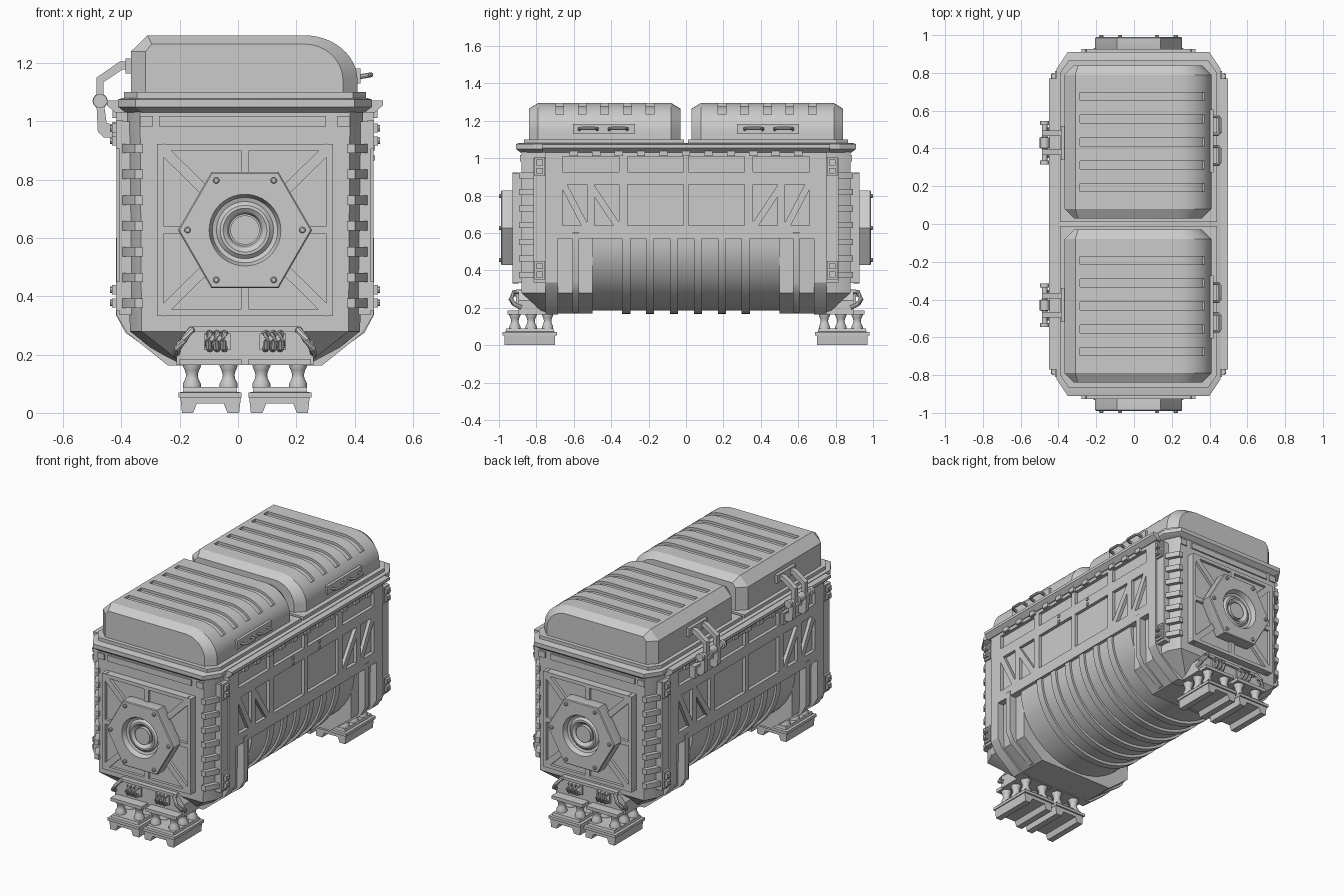
import bpy, bmesh
from math import sin, cos, pi, radians
from mathutils import Vector

if "Cube" in bpy.data.objects:
    bpy.data.objects.remove(bpy.data.objects["Cube"])

CX = 0.024      # body centre line; hinges on the left offset the overall bounds
parts = []


def finish(name, bm, mirror=""):
    bmesh.ops.remove_doubles(bm, verts=bm.verts, dist=1e-5)
    bmesh.ops.recalc_face_normals(bm, faces=bm.faces)
    me = bpy.data.meshes.new(name)
    bm.to_mesh(me)
    bm.free()
    ob = bpy.data.objects.new(name, me)
    bpy.context.collection.objects.link(ob)
    if mirror:
        m = ob.modifiers.new("mirror", 'MIRROR')
        m.use_axis = ['x' in mirror, 'y' in mirror, False]
        m.use_mirror_merge = False
    parts.append(ob)
    return ob


def add_loft(bm, rings):
    rows = [[bm.verts.new(p) for p in r] for r in rings]
    n = len(rows[0])
    for a, b in zip(rows, rows[1:]):
        for i in range(n):
            bm.faces.new((a[i], a[(i + 1) % n], b[(i + 1) % n], b[i]))
    bm.faces.new(rows[0])
    bm.faces.new(rows[-1][::-1])


def loft(name, rings, mirror=""):
    bm = bmesh.new()
    add_loft(bm, rings)
    return finish(name, bm, mirror)


def ring(pts, axis, t):
    """2D points placed on a plane across the axis."""
    return [{'x': (t, u, v), 'y': (u, t, v), 'z': (u, v, t)}[axis] for u, v in pts]


def prism(name, pts, axis, spans, mirror=""):
    bm = bmesh.new()
    for a, b in spans:
        add_loft(bm, [ring(pts, axis, a), ring(pts, axis, b)])
    return finish(name, bm, mirror)


def boxes(name, items, mirror=""):
    bm = bmesh.new()
    for x0, x1, y0, y1, z0, z1 in items:
        q = [(x0, y0), (x1, y0), (x1, y1), (x0, y1)]
        add_loft(bm, [ring(q, 'z', z0), ring(q, 'z', z1)])
    return finish(name, bm, mirror)


def turned(name, centres, prof, axis, n=16, mirror=""):
    """Lathe (radius, position) profile around each 2D centre."""
    bm = bmesh.new()
    for u, v in centres:
        add_loft(bm, [ring([(u + r * cos(2 * pi * i / n), v + r * sin(2 * pi * i / n))
                            for i in range(n)], axis, t) for r, t in prof])
    return finish(name, bm, mirror)


def tubes(name, paths, r, n=8, mirror=""):
    bm = bmesh.new()
    for path in paths:
        P = [Vector(p) for p in path]
        rows = []
        for i, p in enumerate(P):
            q = (P[min(i + 1, len(P) - 1)] - P[max(i - 1, 0)]).to_track_quat('Z', 'Y')
            rows.append([p + q @ Vector((r * cos(2 * pi * k / n), r * sin(2 * pi * k / n), 0))
                         for k in range(n)])
        add_loft(bm, rows)
    return finish(name, bm, mirror)


def bar(a, b, w):
    """2D quad along a segment."""
    a, b = Vector(a), Vector(b)
    d = (b - a).normalized() * w / 2
    s = Vector((-d.y, d.x))
    return [tuple(a + s), tuple(b + s), tuple(b - s), tuple(a - s)]


def octo(x, y, cx, cy):
    return [(x, y - cy), (x - cx, y), (-x + cx, y), (-x, y - cy),
            (-x, -y + cy), (-x + cx, -y), (x - cx, -y), (x, -y + cy)]


# Body: end blocks with chamfered feet, upper middle box
half = lambda x, y, cx, cy: [(x, .5), (x, y - cy), (x - cx, y), (-x + cx, y), (-x, y - cy), (-x, .5)]
loft("end_block", [ring(half(.405, .88, .045, .08), 'z', 1.045),
                   ring(half(.395, .88, .04, .08), 'z', .28),
                   ring(half(.255, .76, .04, .06), 'z', .17)], "y")
boxes("side_wall", [(-.42, .42, -.75, .75, .57, 1.045)])

# Ribbed belly
arc = lambda rx, rz, z=.57: [(rx * cos(pi * i / 32), z - rz * sin(pi * i / 32)) for i in range(33)]
prism("belly", arc(.42, .385), 'y', [(-.5, .5)])
prism("belly_ribs", arc(.433, .402), 'y', [(y - .022, y + .022) for y in [-.32 + .128 * i for i in range(6)]])

# Rims and flanges
loft("top_rim", [ring(octo(a, b, .06, .09), 'z', z) for a, b, z in
                 [(.41, .885, 1.03), (.435, .91, 1.05), (.435, .91, 1.075), (.42, .895, 1.08)]])
prism("side_flange", [(.4, 1.03), (.445, 1.03), (.473, 1.055), (.473, 1.072), (.4, 1.072)], 'y', [(-.77, .77)], "x")
loft("lid_base", [ring([(-.415, .01), (.415, .01), (.415, .8), (.37, .865), (-.37, .865), (-.415, .8)], 'z', z)
                  for z in (1.07, 1.1)], "y")

# Side frames: rails, posts, diagonals, struts
W = (.40, .44)
rails = [(*W, -.69, .69, z0, z1) for z0, z1 in ((1.01, 1.045), (.86, .925), (.57, .64))]
rails += [(*W, s * y - w, s * y + w, .57, 1.04) for s in (1, -1) for y, w in ((.335, .022), (.675, .015))]
rails += [(*W, -.014, .014, .57, 1.04)]
boxes("side_rails", rails, "x")
boxes("rim_tabs", [(.42, .455, y - .022, y + .022, 1.012, 1.045) for y in [-.6 + .12 * i for i in range(11)]], "x")
for i, (a, b) in enumerate([((.66, .87), (.53, .62)), ((.35, .88), (.51, .75)), ((.51, .75), (.51, .88)),
                            ((.36, .63), (.50, .84))]):
    if i in (0, 3):
        prism("side_diagonal", bar(a, b, .035), 'x', [W], "xy")
boxes("bay_divider", [(*W, .49, .53, .62, .88)], "xy")
prism("corner_post", [(.38, 1.04), (.44, 1.04), (.44, .335), (.405, .275), (.265, .163), (.2, .163), (.2, .3)],
      'y', [(.685, .75)], "xy")
prism("side_strut", [(.38, .63), (.42, .63), (.442, .60), (.442, .335), (.41, .275), (.27, .175), (.2, .2), (.2, .3)],
      'y', [(.572, .608)], "xy")
boxes("panel_ticks", [(.43, .446, s * .13 - .008, s * .13 + .008, z, z + .018) for s in (1, -1) for z in (.865, .9)])

# Corner bands and latches
prism("corner_bands", [(.39, .76), (.425, .775), (.425, .805), (.378, .892), (.35, .892), (.35, .86)],
      'z', [(z, z + .032) for z in [.36 + .0885 * i for i in range(7)]], "xy")
prism("corner_plate", [(.39, .75), (.43, .75), (.43, .815), (.39, .815)], 'z', [(.335, 1.0)], "xy")
latch = []
for z in (.35, .905):
    latch += [(.42, .442, .755, .81, z, z + .1), (.44, .457, .765, .80, z + .012, z + .043),
              (.44, .457, .765, .80, z + .057, z + .088)]
boxes("latches", latch, "xy")
turned("latch_pins", [(.782, z) for z in (.378, .422, .933, .977)], [(.011, .45), (.011, .463)], 'x', 8, "xy")

# End plates with frame bars, hexagon hub and bolts
ZC = .627
E = (.895, .927)
boxes("end_plate", [(-.302, .302, .87, .91, .333, .922)], "y")
boxes("end_frame", [(s * .291 - .011, s * .291 + .011, *E, .333, .922) for s in (1, -1)] +
      [(-.302, .302, *E, z, z + .022) for z in (.333, .9)] +
      [(-.014, .014, *E, .34, .91), (-.30, .30, *E, ZC - .014, ZC + .014)], "y")
for s in (1, -1):
    prism("end_diagonal", bar((-.29, ZC - s * .285), (.29, ZC + s * .285), .035), 'y', [E], "y")
boxes("end_top_panels", [(-.36, -.315, .87, .888, .982, 1.018), (-.295, .278, .87, .888, .982, 1.018),
                         (.315, .36, .87, .888, .982, 1.018)], "y")
N = 48
hexr = lambda r, a: r * cos(pi / 6) / cos((a % (pi / 3)) - pi / 6)
hub = [(1, .222, .90), (1, .23, .925), (1, .23, .985), (1, .225, .99), (0, .123, .99), (0, .112, .96), (0, .098, .955),
       (0, .085, .967), (0, .075, .968), (0, .062, .958), (0, .055, .94), (0, .05, .94), (0, .05, .965)]
loft("hex_hub", [ring([((hexr(r, 2 * pi * i / N) if h else r) * cos(2 * pi * i / N),
                        ZC + (hexr(r, 2 * pi * i / N) if h else r) * sin(2 * pi * i / N)) for i in range(N)], 'y', y)
                 for h, r, y in hub], "y")
turned("hub_bolts", [(.197 * cos(k * pi / 3), ZC + .197 * sin(k * pi / 3)) for k in range(6)],
       [(.011, .98), (.011, .997), (.007, 1.0)], 'y', 10, "y")

# Lower end bracket with coils and side hooks
prism("end_bracket", [(-.235, .165), (-.235, .24), (-.19, .295), (.19, .295), (.235, .24), (.235, .165)],
      'y', [(.74, .895)], "y")
boxes("bracket_trim", [(-.19, .19, .88, .91, .28, .297), (-.225, -.012, .70, .955, .165, .185),
                       (.012, .225, .70, .955, .165, .185), (-.14, -.05, .88, .908, .215, .272),
                       (.05, .14, .88, .908, .215, .272)], "y")
tubes("bracket_coils", [[(x, .895, .22), (x + .004, .925, .225), (x + .006, .938, .247),
                         (x + .004, .925, .27), (x, .895, .275)] for x in (.07, .095, .12)], .012, 8, "xy")
tubes("bracket_hooks", [[(.235, .88, .20), (.232, .92, .22), (.21, .935, .25), (.185, .92, .285), (.18, .88, .285)]],
      .012, 8, "xy")

# Feet and waisted columns
foot = [(.02, 0), (.06, 0), (.073, .032), (.165, .032), (.178, 0), (.216, 0), (.222, .055), (.014, .055)]
prism("foot_block", foot, 'y', [(.70, .97)], "xy")
sq = lambda d: [(.012 + d, .69 + d), (.228 - d, .69 + d), (.228 - d, .98 - d), (.012 + d, .98 - d)]
loft("foot_deck", [ring(sq(d), 'z', z) for d, z in ((0, .053), (0, .07), (.015, .072), (.018, .088))], "xy")
turned("leg_columns", [(x, y) for x in (.056, .182) for y in (.74, .828, .915)],
       [(.031, .085), (.031, .1), (.022, .118), (.02, .13), (.024, .145), (.031, .16), (.031, .185)], 'z', 14, "xy")


# Lids: lofted rounded profile with grooves cut over the curve
def lid_profile(d):
    top = 1.295 - .6 * d
    p = [(-.391 + d, 1.09), (-.391 + d, 1.24), (-.335 + .3 * d, top)]
    p += [(.205 + (.181 - d) * sin(pi / 2 * i / 12), 1.14 + (top - 1.14) * cos(pi / 2 * i / 12)) for i in range(13)]
    return p + [(.386 - d, 1.09)]


lid = loft("lid", [ring(lid_profile(d), 'y', y) for y, d in ((.03, .05), (.08, 0), (.79, 0), (.84, .05))])
ang = [radians(90 - 53 * i / 8) for i in range(9)]
groove = [(-.309, 1.28)] + [(.205 + .166 * cos(a), 1.14 + .14 * sin(a)) for a in ang]
groove += [(.205 + .26 * cos(a), 1.14 + .22 * sin(a)) for a in ang[::-1]] + [(-.309, 1.36)]
cutter = prism("groove_cutter", groove, 'y', [(y - .021, y + .021) for y in (.675, .555, .435, .313, .193)])
cutter.hide_render = True
mod = lid.modifiers.new("grooves", 'BOOLEAN')
mod.operation, mod.solver, mod.object = 'DIFFERENCE', 'EXACT', cutter
bpy.context.view_layer.objects.active = lid
bpy.ops.object.modifier_apply(modifier="grooves")
parts.remove(cutter)
bpy.data.objects.remove(cutter)
m = lid.modifiers.new("mirror", 'MIRROR')
m.use_axis = (False, True, False)
m.use_mirror_merge = False

# Lid handles
boxes("handle_plate", [(.37, .396, .272, .605, 1.13, 1.182)], "y")
tubes("lid_handles", [[(.385, y, 1.152), (.422, y, 1.158), (.432, y + .012, 1.16), (.432, y + .083, 1.16),
                       (.422, y + .095, 1.158), (.385, y + .095, 1.152)] for y in (.315, .475)], .0085, 8, "y")

# Hinges
upper = [(-.38, 1.205), (-.43, 1.205), (-.51, 1.15), (-.51, 1.07), (-.485, 1.07), (-.485, 1.135), (-.42, 1.178), (-.38, 1.178)]
lower = [(-.51, 1.07), (-.505, .965), (-.485, .945), (-.44, .945), (-.44, .985), (-.475, .995), (-.485, 1.07)]
spans = [(.365, .395), (.465, .495)]
prism("hinge_upper_arms", upper, 'y', spans, "y")
prism("hinge_lower_arms", lower, 'y', [(.35, .38), (.48, .51)], "y")
turned("hinge_pin", [(-.497, 1.07)], [(.024, .315), (.024, .335), (.014, .337), (.014, .40), (.026, .402), (.026, .458),
                                     (.014, .46), (.014, .523), (.024, .525), (.024, .545)], 'y', 14, "y")
boxes("hinge_mounts", [(-.455, -.41, .33, .53, .925, .998), (-.41, -.38, .34, .52, 1.165, 1.215)], "y")

# Shift to the common frame and shade
bpy.ops.object.select_all(action='DESELECT')
for ob in parts:
    ob.location.x = CX
    ob.select_set(True)
bpy.context.view_layer.objects.active = parts[0]
bpy.ops.object.shade_smooth_by_angle(angle=radians(30))
